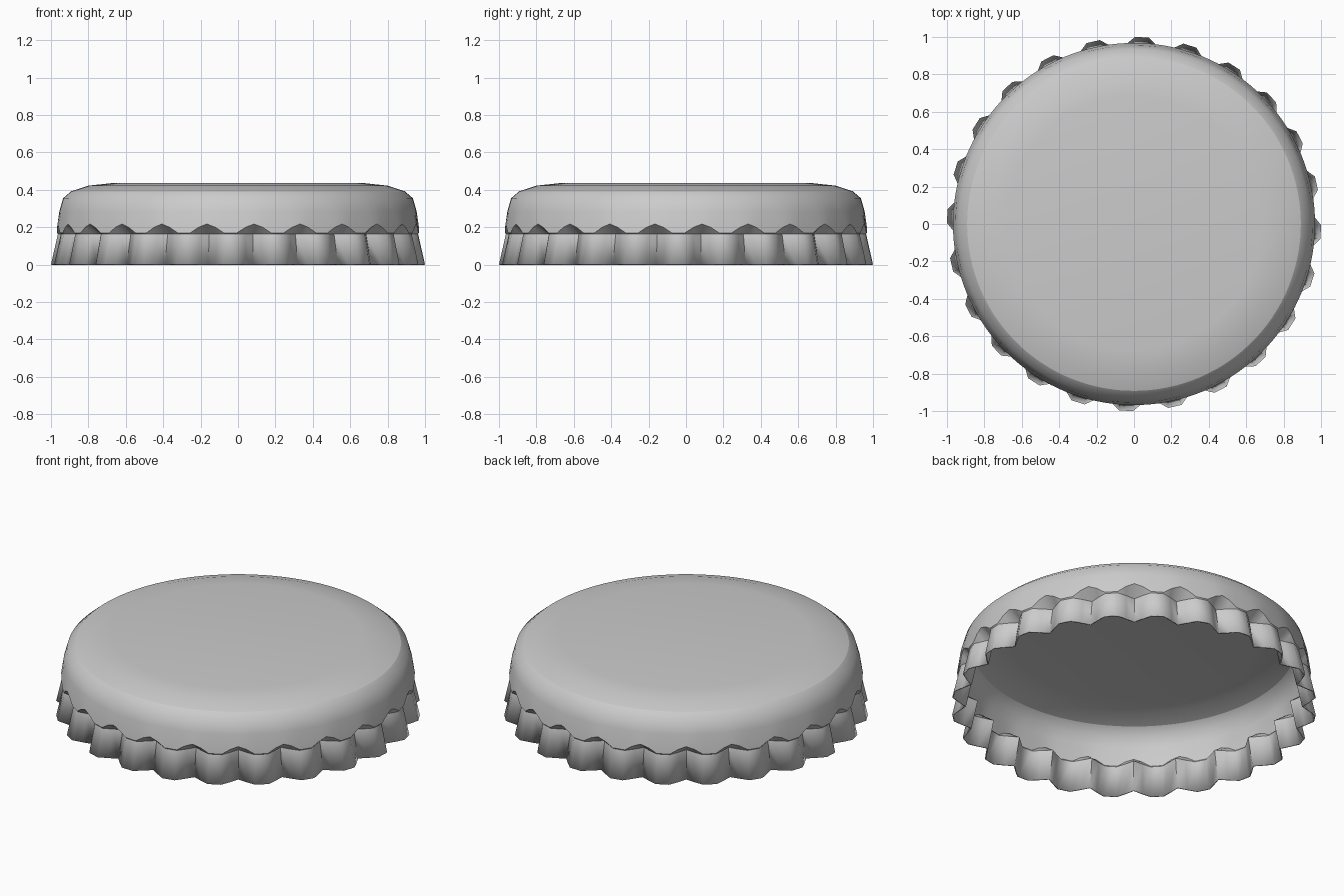
import bpy, bmesh, math

cube = bpy.data.objects.get("Cube")
if cube:
    bpy.data.objects.remove(cube, do_unlink=True)

# One bare metal colour
metal = bpy.data.materials.new("grey metal")
metal.use_nodes = True
colour = (0.6, 0.6, 0.6, 1)
metal.diffuse_color = colour
metal.node_tree.nodes["Principled BSDF"].inputs["Base Color"].default_value = colour

TEETH = 24
OFFSET = -2.4          # degrees, centre of the first tooth
# Dome profile (radius, height) from the flat top to the shoulder
DOME = [(0.68, 0.435), (0.80, 0.422), (0.892, 0.392), (0.935, 0.355), (0.955, 0.285)]
CREASE = 2             # dome ring with a hard edge
# Columns of one tooth: angle, lip height, crimp radius, rim radius
COLUMNS = [(-4.85, 0.200, 0.928, 0.963), (-2.1, 0.170, 0.963, 1.0),
           (2.1, 0.170, 0.963, 1.0), (4.85, 0.200, 0.928, 0.963),
           (7.5, 0.217, 0.893, 0.928)]
CRIMP_Z = 0.164

bm = bmesh.new()
rings = [[] for _ in range(len(DOME) + 3)]
for t in range(TEETH):
    for angle, lip_z, crimp_r, rim_r in COLUMNS:
        a = math.radians(OFFSET + t * 360 / TEETH + angle)
        points = DOME + [(0.968, lip_z), (crimp_r, CRIMP_Z), (rim_r, 0.0)]
        for ring, (r, z) in zip(rings, points):
            ring.append(bm.verts.new((r * math.cos(a), r * math.sin(a), z)))

# Top disc, then the bands down to the fluted rim
n = len(rings[0])
bm.faces.new(rings[0])
for upper, lower in zip(rings, rings[1:]):
    for i in range(n):
        j = (i + 1) % n
        bm.faces.new((upper[i], lower[i], lower[j], upper[j]))
for f in bm.faces:
    f.smooth = True

# Hard edges: top crease, both sides of the crimp ledge, valley folds
for ring in (rings[CREASE], rings[-3], rings[-2]):
    for i in range(n):
        bm.edges.get((ring[i], ring[(i + 1) % n])).smooth = False
for i in range(len(COLUMNS) - 1, n, len(COLUMNS)):
    bm.edges.get((rings[-2][i], rings[-1][i])).smooth = False
bmesh.ops.recalc_face_normals(bm, faces=bm.faces)
if bm.faces[:][0].normal.z < 0:
    bmesh.ops.reverse_faces(bm, faces=bm.faces)

mesh = bpy.data.meshes.new("crimped_cap")
bm.to_mesh(mesh)
bm.free()
mesh.materials.append(metal)
cap = bpy.data.objects.new("crimped_cap", mesh)
bpy.context.collection.objects.link(cap)

# Thin sheet metal, thickened inwards
sheet = cap.modifiers.new("sheet_thickness", "SOLIDIFY")
sheet.thickness = 0.008
sheet.offset = -1
